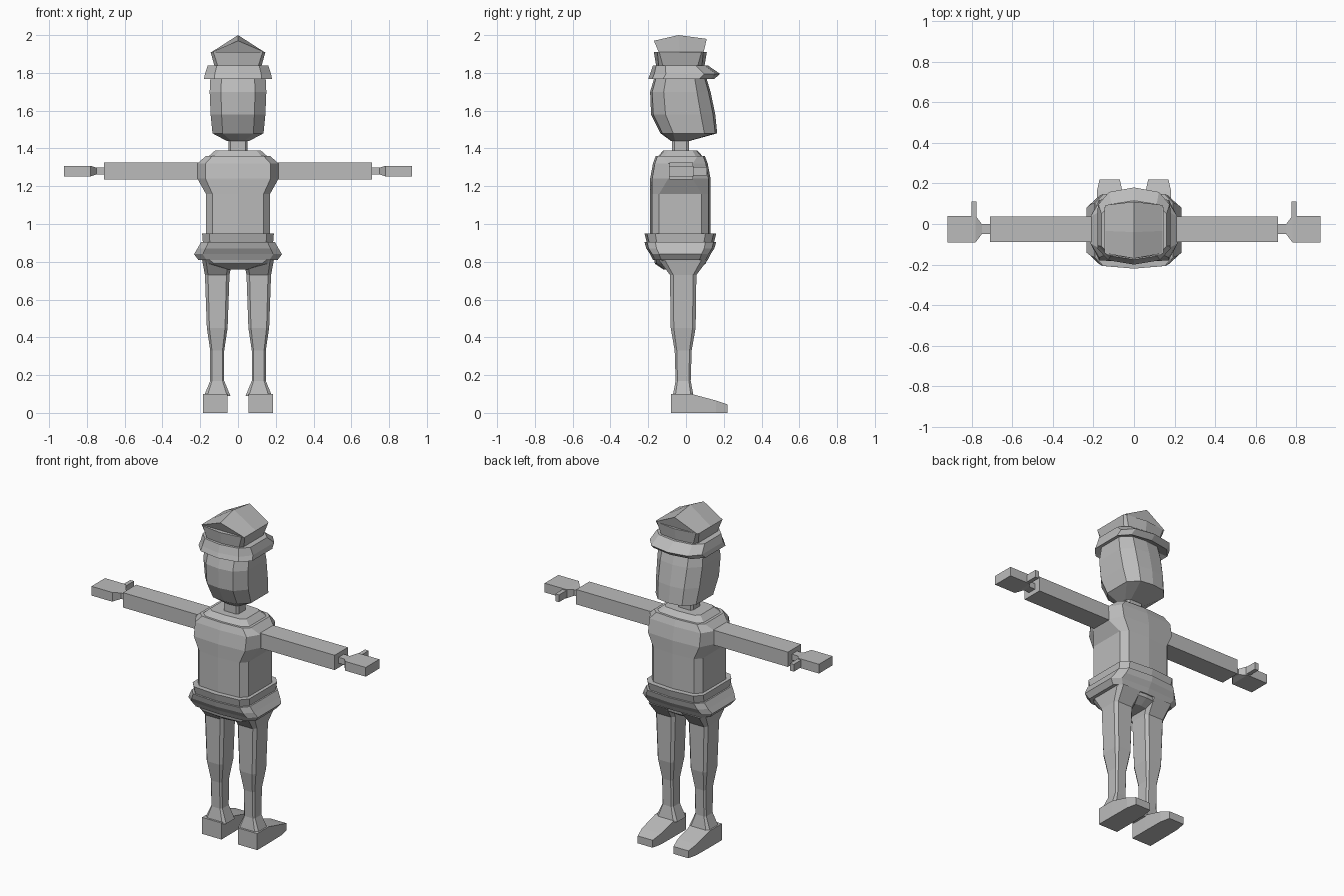
import bpy
import bmesh

cube = bpy.data.objects.get("Cube")
if cube:
    bpy.data.objects.remove(cube, do_unlink=True)

grey = bpy.data.materials.new("plain_grey")
grey.use_nodes = True
grey.diffuse_color = (.5, .5, .5, 1)
shader = grey.node_tree.nodes["Principled BSDF"]
shader.inputs["Base Color"].default_value = grey.diffuse_color

BODY_Y = -.03
ARM_Y = -.025
ARM_Z = 1.28
LEG_X = .11
LEG_Y = -.015
FOOT_X = .12


def skin(name, sections, mirrored=False):
    """Join matching sections into a closed solid, optionally paired across x."""
    bm = bmesh.new()
    loops = [[bm.verts.new(point) for point in section] for section in sections]
    for lower, upper in zip(loops, loops[1:]):
        following_lower = lower[1:] + lower[:1]
        following_upper = upper[1:] + upper[:1]
        for quad in zip(lower, following_lower, following_upper, upper):
            bm.faces.new(quad)
    for end in (loops[0], loops[-1]):
        bm.faces.new(end)
    bmesh.ops.recalc_face_normals(bm, faces=bm.faces)
    mesh = bpy.data.meshes.new(name)
    bm.to_mesh(mesh)
    bm.free()
    mesh.materials.append(grey)
    obj = bpy.data.objects.new(name, mesh)
    bpy.context.collection.objects.link(obj)
    if mirrored:
        mirror = obj.modifiers.new("other_side", "MIRROR")
        mirror.use_mirror_merge = False


def slice_body(z, width, depth, shift=0, corner=.8, flat=.7, ridge=.93):
    """Level section with chamfered corners and a ridge down front and back."""
    centre = BODY_Y + shift
    side = [(0, -depth), (width * corner, -depth * ridge), (width, -depth * flat),
            (width, depth * flat), (width * corner, depth * ridge), (0, depth)]
    other = [(-x, y) for x, y in reversed(side[1:-1])]
    return [(x, y + centre, z) for x, y in side + other]


def slice_leg(z, width, depth, bevel=.75):
    """Level section of a leg with bevelled corners."""
    outline = [(-bevel, -1), (bevel, -1), (1, -bevel), (1, bevel),
               (bevel, 1), (-bevel, 1), (-1, bevel), (-1, -bevel)]
    return [(LEG_X + width * x, LEG_Y + depth * y, z) for x, y in outline]


def slice_arm(x, depth, height, centre=ARM_Y):
    """Upright rectangular section across an arm."""
    return [(x, centre - depth, ARM_Z - height), (x, centre + depth, ARM_Z - height),
            (x, centre + depth, ARM_Z + height), (x, centre - depth, ARM_Z + height)]


def slice_foot(y, width, height):
    """Upright rectangular section across a foot, resting on the ground."""
    inner, outer = FOOT_X - width, FOOT_X + width
    return [(inner, y, 0), (outer, y, 0), (outer, y, height), (inner, y, height)]


def slice_roof(y, peak, eave=1.91, width=.14):
    """Gable section whose ridge overhangs its eaves slightly."""
    return [(-width, y * .85, eave), (width, y * .85, eave), (0, y, peak)]


# Head and neck
face = {"corner": .6, "flat": .55}
skin("head", [
    slice_body(1.44, .06, .05, **face),
    slice_body(1.48, .135, .15, shift=.045, **face),
    slice_body(1.58, .145, .17, shift=.015, **face),
    slice_body(1.7, .15, .16, **face),
    slice_body(1.8, .145, .13, **face)])
skin("neck", [slice_body(z, .05, .045, ridge=1) for z in (1.37, 1.47)])

# Hat: sloping brim, flared crown and gabled top
brim = {"corner": .7, "flat": .55, "ridge": .88}
skin("hat_brim", [
    slice_body(1.785, .14, .14, **brim),
    slice_body(1.768, .18, .175, shift=.005, **brim),
    slice_body(1.795, .175, .185, shift=.025, **brim),
    slice_body(1.84, .16, .145, **brim)])
skin("hat_crown", [
    slice_body(1.82, .12, .125, corner=.85, ridge=.9),
    slice_body(1.91, .145, .14, corner=.9, flat=.8, ridge=.87)])
skin("hat_roof", [
    slice_roof(-.17, 1.97), slice_roof(-.04, 2), slice_roof(.11, 1.98)])

# Torso with wide shoulders that meet the sleeves
skin("torso", [
    slice_body(.93, .17, .16),
    slice_body(1.16, .17, .16),
    slice_body(1.24, .215, .16, flat=.4),
    slice_body(1.32, .215, .145, flat=.45),
    slice_body(1.36, .17, .13)])
skin("collar", [slice_body(1.35, .165, .125), slice_body(1.39, .12, .09)])

# Belt, flared skirt and hips
skin("belt", [slice_body(.89, .185, .175), slice_body(.95, .19, .19)])
skin("skirt", [
    slice_body(.905, .195, .19),
    slice_body(.87, .215, .18),
    slice_body(.84, .233, .16),
    slice_body(.81, .21, .145)])
skin("hips", [
    slice_body(.82, .2, .14),
    slice_body(.79, .16, .135),
    slice_body(.76, .06, .09)])

# Sleeves and hands
skin("arms", [slice_arm(x, .063, .045) for x in (.19, .71)], mirrored=True)
skin("hands", [
    slice_arm(.7, .025, .018),
    slice_arm(.75, .025, .018),
    slice_arm(.78, .065, .028),
    slice_arm(.92, .065, .028)], mirrored=True)
skin("thumbs", [slice_arm(x, .04, .022, centre=.07) for x in (.775, .8)], mirrored=True)

# Legs and wedge-shaped feet
skin("legs", [
    slice_leg(.81, .08, .13),
    slice_leg(.73, .065, .07),
    slice_leg(.45, .055, .066),
    slice_leg(.33, .037, .045),
    slice_leg(.17, .037, .04),
    slice_leg(.09, .07, .055)], mirrored=True)
skin("feet", [
    slice_foot(-.08, .065, .1),
    slice_foot(.03, .065, .1),
    slice_foot(.16, .063, .065),
    slice_foot(.22, .05, .045)], mirrored=True)
